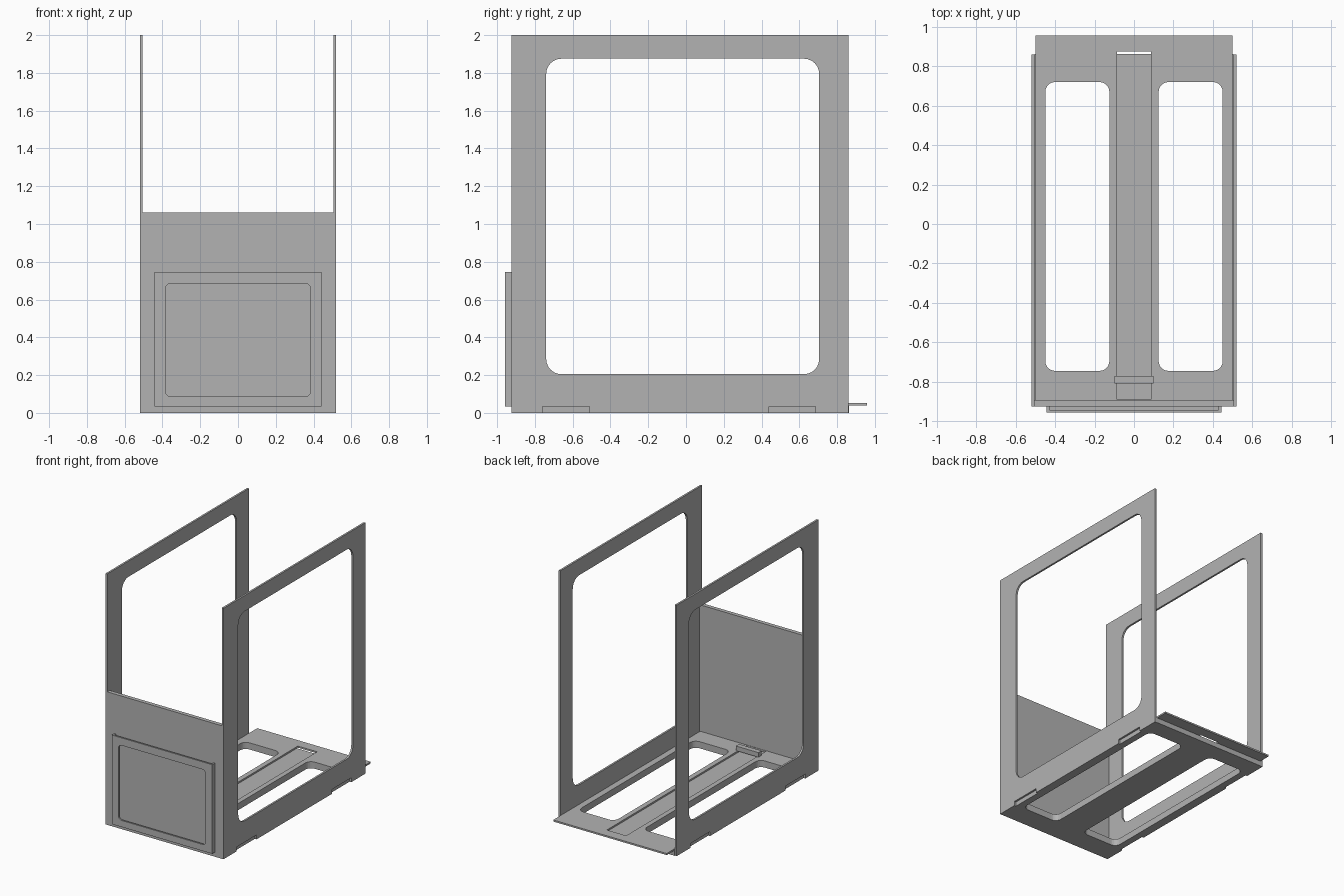
import bpy
from math import cos, sin, pi
from mathutils import Matrix

cube = bpy.data.objects.get("Cube")
if cube:
    bpy.data.objects.remove(cube, do_unlink=True)

grey = bpy.data.materials.new("plain grey")
grey.use_nodes = True
GREY = (0.45, 0.45, 0.45, 1)
grey.diffuse_color = GREY
grey.node_tree.nodes["Principled BSDF"].inputs["Base Color"].default_value = GREY

# Sheet planes: local (u, v, thickness) to world
SIDE = Matrix(((0, 0, 1), (1, 0, 0), (0, 1, 0))).to_4x4()     # u=y, v=z, w=x
FRONT = Matrix(((1, 0, 0), (0, 0, -1), (0, 1, 0))).to_4x4()   # u=x, v=z, w=-y
FLAT = Matrix.Identity(4)                                     # u=x, v=y, w=z


def rect(u0, u1, v0, v1, r=0.0, steps=6):
    """Rectangle outline, optionally with rounded corners."""
    if r == 0:
        return [(u0, v0), (u1, v0), (u1, v1), (u0, v1)]
    centres = [(u1 - r, v1 - r), (u0 + r, v1 - r), (u0 + r, v0 + r), (u1 - r, v0 + r)]
    pts = []
    for quarter, (cu, cv) in enumerate(centres):
        for i in range(steps + 1):
            a = (quarter + i / steps) * pi / 2
            pts.append((cu + r * cos(a), cv + r * sin(a)))
    return pts


def sheet(name, plane, w0, w1, outline, *holes):
    """Flat sheet cut from an outline with holes, between w0 and w1."""
    curve = bpy.data.curves.new(name, 'CURVE')
    curve.dimensions = '2D'
    curve.fill_mode = 'BOTH'
    curve.extrude = (w1 - w0) / 2
    for loop in (outline, *holes):
        spline = curve.splines.new('POLY')
        spline.points.add(len(loop) - 1)
        for p, (u, v) in zip(spline.points, loop):
            p.co = (u, v, 0, 1)
        spline.use_cyclic_u = True
    temp = bpy.data.objects.new(name + "_curve", curve)
    bpy.context.collection.objects.link(temp)
    bpy.context.view_layer.update()
    graph = bpy.context.evaluated_depsgraph_get()
    mesh = bpy.data.meshes.new_from_object(temp.evaluated_get(graph))
    bpy.data.objects.remove(temp, do_unlink=True)
    mesh.transform(plane @ Matrix.Translation((0, 0, (w0 + w1) / 2)))
    mesh.materials.clear()
    mesh.materials.append(grey)
    for poly in mesh.polygons:
        poly.use_smooth = False
        poly.material_index = 0
    obj = bpy.data.objects.new(name, mesh)
    bpy.context.collection.objects.link(obj)
    return obj


# Tall side frames with two notches along the bottom edge
FY, BY, IN, OUT = -0.925, 0.86, 0.505, 0.52
side_outline = [(FY, 0)]
for a, b in ((-0.76, -0.51), (0.44, 0.685)):
    side_outline += [(a, 0), (a, 0.035), (b, 0.035), (b, 0)]
side_outline += [(BY, 0), (BY, 2), (FY, 2)]
side_window = rect(-0.74, 0.705, 0.205, 1.875, 0.08)
sheet("left_side_frame", SIDE, IN, OUT, side_outline, side_window)
sheet("right_side_frame", SIDE, -OUT, -IN, side_outline, side_window)

# Front wall
sheet("front_wall", FRONT, 0.893, -FY, rect(-IN, IN, 0, 1.06))

# Floor: thick base and a thin top sheet with a long groove and rear lip
windows = [rect(0.125, 0.45, -0.745, 0.72, 0.05),
           rect(-0.45, -0.125, -0.745, 0.72, 0.05)]
sheet("floor_base", FLAT, 0, 0.04, rect(-IN, IN, -0.893, 0.863), *windows)
sheet("floor_top", FLAT, 0.04, 0.053, rect(-0.5, 0.5, -0.893, 0.957),
      rect(-0.085, 0.085, -0.89, 0.875), *windows)

# Crossbar over the groove
sheet("groove_crossbar", FLAT, 0.053, 0.09, rect(-0.1, 0.1, -0.81, -0.77))

# Card pocket on the front: open-topped spacer and framed face
W, H0, H1, T = 0.443, 0.035, 0.745, 0.014
sheet("pocket_spacer", FRONT, -FY, 0.944,
      [(-W, H0), (W, H0), (W, H1), (W - T, H1), (W - T, H0 + T),
       (T - W, H0 + T), (T - W, H1), (-W, H1)])
sheet("pocket_face", FRONT, 0.944, 0.957, rect(-W, W, H0, H1),
      rect(-0.385, 0.385, 0.087, 0.685, 0.03))
